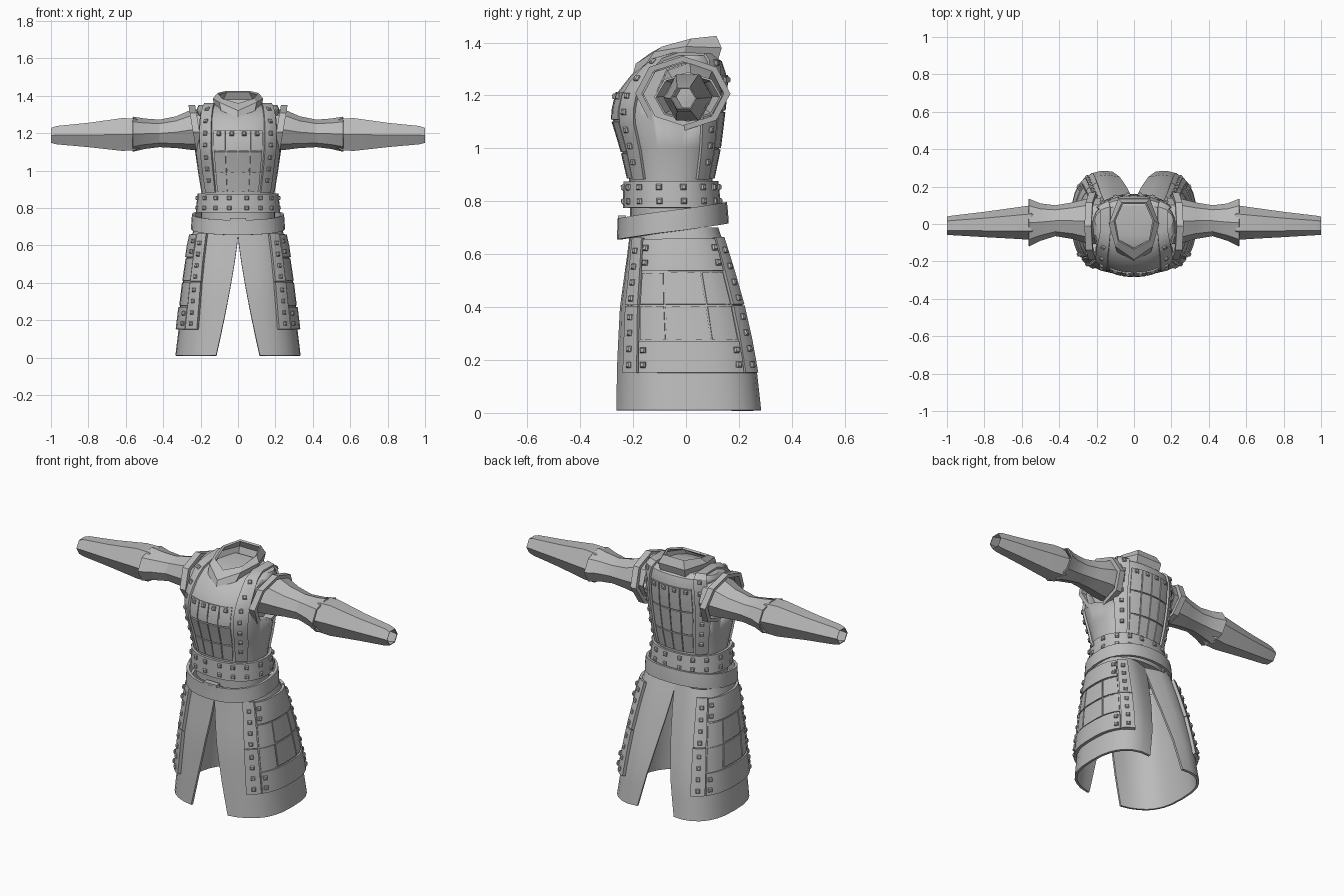
import bpy, bmesh, math
from mathutils import Vector

if "Cube" in bpy.data.objects:
    bpy.data.objects.remove(bpy.data.objects["Cube"])

grey = bpy.data.materials.new("plain_grey")
grey.diffuse_color = (0.5, 0.5, 0.5, 1)
grey.use_nodes = True
grey.node_tree.nodes["Principled BSDF"].inputs["Base Color"].default_value = grey.diffuse_color
N = 2.3  # roundness of the torso cross-sections
M = 2.7  # roundness of the skirt cross-sections

# height, half width, front y, back y
TORSO = [(.72, .20, -.21, .11), (.88, .195, -.215, .10), (1.0, .215, -.243, .125), (1.12, .232, -.28, .14),
         (1.21, .232, -.26, .15), (1.28, .23, -.205, .152), (1.33, .22, -.14, .135), (1.35, .21, -.06, .10)]
SKIRT = [(.01, .335, -.27, .322), (.2, .312, -.262, .298), (.4, .288, -.25, .248),
         (.6, .258, -.222, .183), (.70, .235, -.21, .145)]


def section(rings, z):
    z = min(max(z, rings[0][0]), rings[-1][0])
    for a, b in zip(rings, rings[1:]):
        if z <= b[0]:
            k = (z - a[0]) / (b[0] - a[0])
            return [p + (q - p) * k for p, q in zip(a, b)][1:]


def around(rings, t, z, grow=0, n=N, pinch=0):
    """Rounded cross-section; pinch pulls the middle of the back inward."""
    hx, yf, yb = section(rings, z)
    c, s = math.cos(t), math.sin(t)
    x = math.copysign(abs(c) ** (2 / n), c)
    y = math.copysign(abs(s) ** (2 / n), s)
    if s > 0:
        y *= 1 - pinch * (1 - abs(x)) ** 2
    return Vector(((hx + grow) * x, (yf + yb) / 2 + ((yb - yf) / 2 + grow) * y, z))


def chest(sign):
    """Surface by fraction of half width and height; sign -1 front, 1 back."""
    def f(u, z):
        hx, yf, yb = section(TORSO, z)
        return Vector((u * hx, (yf + yb) / 2 + sign * (yb - yf) / 2 * (1 - abs(u) ** N) ** (1 / N), z))
    return f


def over_shoulder(u, s):
    return chest(-1)(u, s) if s <= 1.35 else chest(1)(u, 2.7 - s)


def span(a, b, n):
    return [a + (b - a) * i / n for i in range(n + 1)]


def finish(name, bm, thick=0, offset=1, mirror=False, angle=30):
    me = bpy.data.meshes.new(name)
    bm.to_mesh(me)
    bm.free()
    ob = bpy.data.objects.new(name, me)
    bpy.context.collection.objects.link(ob)
    me.materials.append(grey)
    bpy.ops.object.select_all(action='DESELECT')
    ob.select_set(True)
    bpy.context.view_layer.objects.active = ob
    if thick:
        m = ob.modifiers.new("thickness", 'SOLIDIFY')
        m.thickness, m.offset = thick, offset
        bpy.ops.object.modifier_apply(modifier=m.name)
    bpy.ops.object.shade_smooth_by_angle(angle=math.radians(angle))
    if mirror:
        m = ob.modifiers.new("mirror", 'MIRROR')
        m.use_mirror_merge = False
    return ob


def grid(bm, f, us, vs, wrap=False):
    """Add a patch of surface f, facing away from the body's middle."""
    rows = [[bm.verts.new(f(u, v)) for u in us] for v in vs]
    n = len(us)
    faces = [bm.faces.new((a[i], a[(i + 1) % n], b[(i + 1) % n], b[i]))
             for a, b in zip(rows, rows[1:]) for i in range(n if wrap else n - 1)]
    mid = sum((x.co for r in rows for x in r), Vector()) / (n * len(vs))
    mid = Vector((mid.x if wrap else 0, mid.y if wrap else -.04, mid.z))
    bm.normal_update()
    if sum(p.normal.dot(p.calc_center_median() - mid) for p in faces) < 0:
        bmesh.ops.reverse_faces(bm, faces=faces)
    return rows


def plates(name, f, cells, thick, mirror=False):
    bm = bmesh.new()
    for us, vs in cells:
        grid(bm, f, us, vs)
    return finish(name, bm, thick, 1, mirror)


def studs(name, f, spots, lift, mirror=True, r=.011):
    """Square rivets with a narrower top, standing on surface f."""
    bm = bmesh.new()
    for u, v in spots:
        p = f(u, v)
        a = (f(u + .01, v) - p).normalized()
        b = f(u, v - .005) - p
        n = a.cross(b).normalized()
        if n.dot(p - Vector((0, -.04, p.z - .02))) < 0:
            n = -n
        b = n.cross(a)
        rings = [[bm.verts.new(p + n * h + a * x * w + b * y * w)
                  for x, y in ((-1, -1), (1, -1), (1, 1), (-1, 1))]
                 for h, w in ((0, r), (lift + .004, r), (lift + .010, r * .6))]
        for lo, hi in zip(rings, rings[1:]):
            for i in range(4):
                bm.faces.new((lo[i], lo[(i + 1) % 4], hi[(i + 1) % 4], hi[i]))
        bm.faces.new(rings[2])
    bmesh.ops.recalc_face_normals(bm, faces=bm.faces)
    return finish(name, bm, mirror=mirror)


def tube(name, rings, sides, thick, mirror=True, angle=20):
    """Loft ovals along x: x, y min, y max, z min, z max."""
    bm = bmesh.new()

    def f(t, k):
        x, y0, y1, z0, z1 = rings[k]
        flat = math.cos(math.pi / sides) if sides % 4 else 1
        return Vector((x, (y0 + y1) / 2 + (y1 - y0) / 2 * math.cos(t),
                       (z0 + z1) / 2 + (z1 - z0) / 2 * math.sin(t) / flat))
    grid(bm, f, span(0, math.tau, sides)[:-1], range(len(rings)), True)
    return finish(name, bm, thick, -1, mirror, angle)


# Torso body
bm = bmesh.new()
rows = grid(bm, lambda t, z: around(TORSO, t, z), span(0, math.tau, 28)[:-1], [r[0] for r in TORSO], True)
bm.faces.new(rows[-1])
bm.faces.new(rows[0][::-1])
bmesh.ops.recalc_face_normals(bm, faces=bm.faces)
torso = finish("torso", bm)

# Armhole recesses
for side in (1, -1):
    bm = bmesh.new()
    rings = [[bm.verts.new((side * x, -.01 + .15 * math.cos(t), 1.205 + .118 * math.sin(t)))
              for t in span(0, math.tau, 8)[:-1]] for x in (.17, .4)]
    for i in range(8):
        bm.faces.new((rings[0][i], rings[0][i - 1], rings[1][i - 1], rings[1][i]))
    bm.faces.new(rings[0])
    bm.faces.new(rings[1])
    bmesh.ops.recalc_face_normals(bm, faces=bm.faces)
    cutter = finish("armhole_cutter", bm)
    cutter.hide_render = True
    cutter.hide_viewport = True
    m = torso.modifiers.new("armhole", 'BOOLEAN')
    m.operation, m.object, m.solver = 'DIFFERENCE', cutter, 'EXACT'

# Armhole rims, leaning outward at the top
bm = bmesh.new()
corners = [(-.03, .18, .142), (.006, .18, .142), (.006, .155, .12), (-.03, .155, .12)]
rim = [[bm.verts.new((.235 + dx + .17 * rz * math.sin(t), -.012 + ry * math.cos(t), 1.207 + rz * math.sin(t)))
        for dx, ry, rz in corners] for t in span(0, math.tau, 8)[:-1]]
for i in range(8):
    for j in range(4):
        bm.faces.new((rim[i - 1][j], rim[i][j], rim[i][(j + 1) % 4], rim[i - 1][(j + 1) % 4]))
bmesh.ops.recalc_face_normals(bm, faces=bm.faces)
finish("armhole_rim", bm, mirror=True)

# Sleeves and forearms
tube("upper_sleeve", [(.18, -.11, .14, 1.105, 1.33), (.25, -.105, .135, 1.11, 1.325), (.33, -.08, .115, 1.12, 1.29),
                      (.42, -.065, .10, 1.125, 1.272), (.5, -.09, .11, 1.115, 1.278),
                      (.562, -.12, .135, 1.10, 1.288)], 8, .008)
tube("forearm_sleeve", [(.48, -.04, .06, 1.15, 1.24), (.55, -.085, .10, 1.108, 1.278), (.62, -.08, .09, 1.105, 1.28),
                        (.8, -.07, .065, 1.125, 1.255), (.97, -.06, .045, 1.14, 1.238),
                        (1.0, -.058, .04, 1.148, 1.228)], 6, .005)

# Collar with a pointed front
half = [[(0, -.20, 1.28), (.09, -.15, 1.32), (.125, -.02, 1.34), (.08, .12, 1.33)],
        [(0, -.19, 1.32), (.10, -.12, 1.365), (.135, 0, 1.385), (.085, .135, 1.38)],
        [(0, -.135, 1.36), (.085, -.09, 1.385), (.108, .02, 1.415), (.065, .115, 1.425)]]
loops = [h + [(-x, y, z) for x, y, z in h[:0:-1]] for h in half]
bm = bmesh.new()
grid(bm, lambda i, k: Vector(loops[k][i]), range(7), range(3), True)
finish("collar", bm, .012, -1)

# Chest and back plates in four columns
for label, sign, levels in (("chest", -1, (.885, .985, 1.105, 1.215)), ("back", 1, (.885, 1.0, 1.14, 1.28))):
    f = chest(sign)
    cells = [(span(-.56 + .28 * c + .01, -.28 + .28 * c - .01, 2), span(a + .003, b - .003, 3))
             for c in range(4) for a, b in zip(levels, levels[1:])]
    plates(label + "_plates", f, cells, .007)
    studs(label + "_studs", f, [(.14, levels[3] - .02), (.43, levels[3] - .02)], .007)

# Riveted straps over the shoulders
up = span(.885, 1.30, 8) + [1.33, 1.35]
plates("shoulder_strap", over_shoulder, [(span(.6, .85, 3), up + [2.7001 - z for z in up[::-1]])], .012, True)
zs = span(.95, 1.32, 6)
studs("strap_studs", over_shoulder, [(.72, z) for z in zs + [2.7 - z for z in zs]], .011)

# Waist belts
for name, z0, z1, grow in (("waist_band", .775, .875, .006), ("lower_belt", .685, .765, .026)):
    bm = bmesh.new()
    grid(bm, lambda t, z: around(TORSO, t, z, grow + (.875 - z) * .05) + Vector((0, 0, .03 * math.sin(t) * (z < .77))),
         span(0, math.tau, 28)[:-1], span(z0, z1, 2), True)
    finish(name, bm, .016, 1)
angles = [math.radians(a) for a in (-80, -60, -38, -12, 12, 38, 60, 80)]
studs("waist_band_studs", lambda t, z: around(TORSO, t, z, .008), [(t, z) for t in angles for z in (.80, .853)], .016)

# Buckle and hanging belt tip
bm = bmesh.new()
for x, z, w, h in ((0, .708, .085, .075), (.012, .685, .05, .05)):
    cube = bmesh.ops.create_cube(bm, size=1)["verts"]
    bmesh.ops.scale(bm, vec=(w, .03, h), verts=cube)
    bmesh.ops.translate(bm, vec=(x, -.242, z), verts=cube)
finish("buckle", bm)


# Skirt halves, split at front and back
def skirt_half(k, z):
    slit = .12 * max(0, (.655 - z) / .655) ** 1.25
    t = math.acos((slit / section(SKIRT, z)[0]) ** (M / 2))
    return around(SKIRT, t * k, z, 0, M, .28)


bm = bmesh.new()
grid(bm, skirt_half, span(-1, 1, 14), [.01, .04, .12, .2, .3, .4, .5, .6, .655, .70])
finish("skirt", bm, .014, -1, True)


# Side thigh armour: backing, plates, bands and riveted edge strips
def thigh(a, z):
    return around(SKIRT, math.radians(a), z, 0, M, .28)


plates("thigh_backing", thigh, [(span(-53, 53, 10), span(.155, .65, 6))], .007, True)
cells = [(span(-36 + 24 * c + .6, -12 + 24 * c - .6, 3), span(a + .004, b - .004, 2))
         for c in range(3) for a, b in ((.272, .405), (.405, .532))]
plates("thigh_plates", thigh, cells, .012, True)
plates("thigh_bands", thigh, [(span(-36, 36, 9), span(a, b, 2)) for a, b in ((.15, .268), (.535, .655))], .016, True)
strips = [(span(a, a + 18, 3), span(lo, hi, 2)) for a in (-55, 37) for lo, hi in ((.15, .402), (.406, .66))]
plates("thigh_edge_strips", thigh, strips, .018, True)
spots = [(a, z) for a in (-46, 46) for z in (.18, .24, .30, .36, .43, .49, .55, .61)]
spots += [(a, z) for a in (-31, 31) for z in (.18, .235, .565, .62)]
studs("thigh_studs", thigh, spots, .017)
